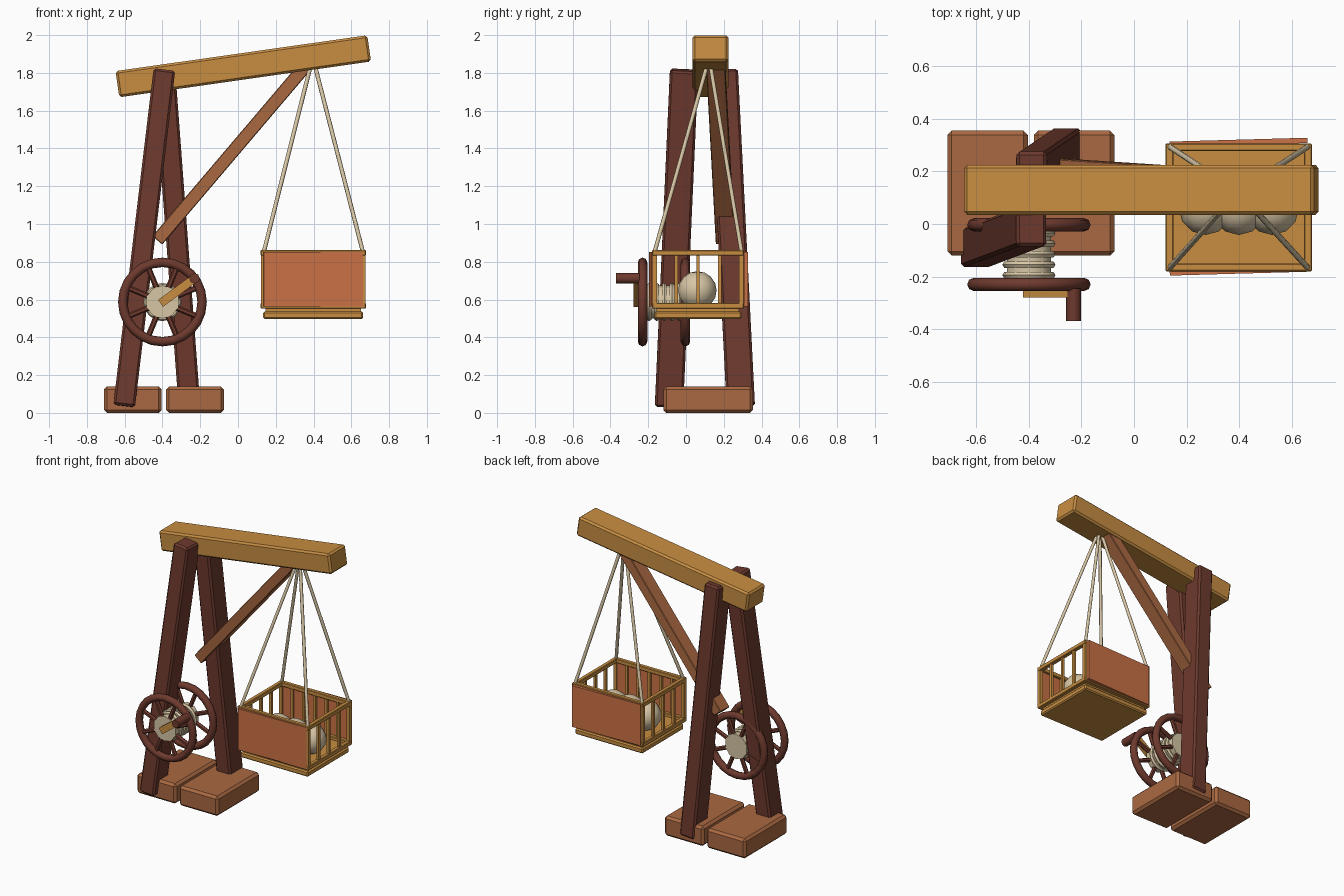
import bpy, math
from mathutils import Vector, Matrix

if "Cube" in bpy.data.objects:
    bpy.data.objects.remove(bpy.data.objects["Cube"])


def material(name, rgb):
    m = bpy.data.materials.new(name)
    m.diffuse_color = (*rgb, 1)
    m.use_nodes = True
    m.node_tree.nodes["Principled BSDF"].inputs["Base Color"].default_value = m.diffuse_color
    return m


GOLD = material("golden wood", (0.578, 0.270, 0.054))
DARK = material("dark red wood", (0.156, 0.042, 0.027))
MID = material("mid brown wood", (0.402, 0.141, 0.054))
ORANGE = material("orange panel", (0.604, 0.168, 0.061))
CREAM = material("cream rope", (0.68, 0.565, 0.376))


def finish(name, mat, bevel=0.0, smooth=False):
    o = bpy.context.object
    o.name = name
    o.data.materials.append(mat)
    if smooth:
        bpy.ops.object.shade_smooth_by_angle(angle=math.radians(50))
    if bevel:
        b = o.modifiers.new("bevel", 'BEVEL')
        b.width, b.segments = bevel, 1
    return o


def box(name, mat, lo, hi, bevel=0.0, rot=(0, 0, 0)):
    lo, hi = Vector(lo), Vector(hi)
    bpy.ops.mesh.primitive_cube_add(size=1, location=(lo + hi) / 2, rotation=rot)
    o = bpy.context.object
    o.data.transform(Matrix.Diagonal((*(hi - lo), 1)))
    return finish(name, mat, bevel)


def strut(name, mat, p, q, wx, wy, bevel=0.0):
    """Square timber from p to q; wy is measured along world y."""
    p, q = Vector(p), Vector(q)
    z = (q - p).normalized()
    x = Vector((0, 1, 0)).cross(z).normalized()
    y = z.cross(x)
    bpy.ops.mesh.primitive_cube_add(size=1)
    o = bpy.context.object
    o.data.transform(Matrix.Diagonal((wx, wy, (q - p).length, 1)))
    o.matrix_world = Matrix.Translation((p + q) / 2) @ Matrix((x, y, z)).transposed().to_4x4()
    return finish(name, mat, bevel)


def rod(name, mat, p, q, r, sides=8):
    p, q = Vector(p), Vector(q)
    bpy.ops.mesh.primitive_cylinder_add(vertices=sides, radius=r, depth=(q - p).length,
                                        location=(p + q) / 2)
    bpy.context.object.rotation_euler = (q - p).to_track_quat('Z', 'Y').to_euler()
    return finish(name, mat, smooth=True)


def ring(name, mat, c, major, minor, seg=24, sides=8):
    bpy.ops.mesh.primitive_torus_add(location=c, rotation=(math.pi / 2, 0, 0), major_radius=major,
                                     minor_radius=minor, major_segments=seg, minor_segments=sides)
    return finish(name, mat, smooth=True)


# Foot blocks
for name, x in (("left_foot_block", -0.557), ("right_foot_block", -0.228)):
    box(name, MID, (x - 0.153, -0.12, 0), (x + 0.153, 0.355, 0.14), 0.016)

# A-frame legs
strut("front_leg", DARK, (-0.603, -0.09, 0.035), (-0.39, -0.01, 1.815), 0.115, 0.15, 0.012)
strut("back_leg", DARK, (-0.257, 0.29, 0.035), (-0.39, 0.20, 1.815), 0.115, 0.15, 0.012)

# Tilted top beam and its brace
box("top_beam", GOLD, (-0.645, 0.035, 1.765), (0.701, 0.225, 1.905), 0.012,
    (0, -math.radians(8.1), 0))
strut("brace", MID, (-0.426, 0.208, 0.915), (0.365, 0.157, 1.845), 0.069, 0.10, 0.004)

# Winch: two wheels, drum and rope coils
WX, WZ = -0.40, 0.587
for name, y in (("front_wheel", -0.23), ("back_wheel", -0.003)):
    ring(name + "_rim", DARK, (WX, y, WZ), 0.21, 0.025)
    for i in range(8):
        a = math.radians(22.5 + 45 * i)
        d = Vector((math.cos(a), 0, math.sin(a)))
        c = Vector((WX, y, WZ))
        rod(f"{name}_spoke_{i}", DARK, c + d * 0.05, c + d * 0.21, 0.015, 6)
rod("winch_drum", CREAM, (WX, -0.247, WZ), (WX, 0.014, WZ), 0.088, 10)
for i in range(5):
    ring(f"rope_coil_{i}", CREAM, (WX, -0.195 + 0.04 * i, WZ), 0.086, 0.015, 16, 6)

# Crank arm and handle
HX, HZ = -0.23, 0.712
strut("crank_arm", GOLD, (WX - 0.01, -0.262, WZ - 0.007), (HX, -0.262, HZ), 0.045, 0.034)
rod("crank_handle", DARK, (HX, -0.245, HZ), (HX, -0.37, HZ), 0.028, 8)

# Basket floor
X0, X1, Y0, Y1 = 0.12, 0.677, -0.18, 0.307
box("basket_bottom_slab", GOLD, (0.133, -0.167, 0.497), (0.663, 0.294, 0.537), 0.008)
box("basket_floor", GOLD, (0.145, -0.155, 0.535), (0.65, 0.28, 0.56))

# Basket rails, corner posts and bars
T = 0.03
for tag, z in (("bottom", 0.552), ("top", 0.832)):
    for side, y in (("front", Y0), ("back", Y1 - T)):
        box(f"{tag}_rail_{side}", GOLD, (X0, y, z), (X1, y + T, z + T), 0.004)
    for side, x in (("left", X0), ("right", X1 - T)):
        box(f"{tag}_rail_{side}", GOLD, (x, Y0, z), (x + T, Y1, z + T), 0.004)
for x in (X0 + 0.014, X1 - 0.014):
    for i in range(5):
        y = Y0 + 0.014 + (Y1 - Y0 - 0.028) * i / 4
        h = 0.012 if i in (0, 4) else 0.009
        box("corner_post" if i in (0, 4) else "side_bar", GOLD,
            (x - h, y - h, 0.56), (x + h, y + h, 0.85))
for y in (Y0 + 0.016, Y1 - 0.016):
    for i in range(1, 6):
        x = X0 + 0.014 + (X1 - X0 - 0.028) * i / 6
        box("long_side_bar", GOLD, (x - 0.009, y - 0.009, 0.56), (x + 0.009, y + 0.009, 0.85))

# Slightly skewed cladding panels
for name, y in (("front_panel", -0.179), ("back_panel", 0.311)):
    box(name, ORANGE, (0.136, y - 0.01, 0.562), (0.661, y + 0.01, 0.853),
        rot=(0, 0, math.radians(1.6)))

# Stones in the basket
for i in range(3):
    bpy.ops.mesh.primitive_uv_sphere_add(segments=12, ring_count=8, radius=0.102,
                                         location=(0.272 + 0.127 * i, 0.06, 0.648))
    finish(f"stone_{i}", CREAM, smooth=True)

# Hanging ropes
for sx, x in ((-1, 0.135), (1, 0.663)):
    for sy, y in ((-1, -0.168), (1, 0.295)):
        rod("hanging_rope", CREAM, (x, y, 0.845),
            (0.396 + 0.012 * sx, 0.12 + 0.01 * sy, 1.835), 0.011, 8)
